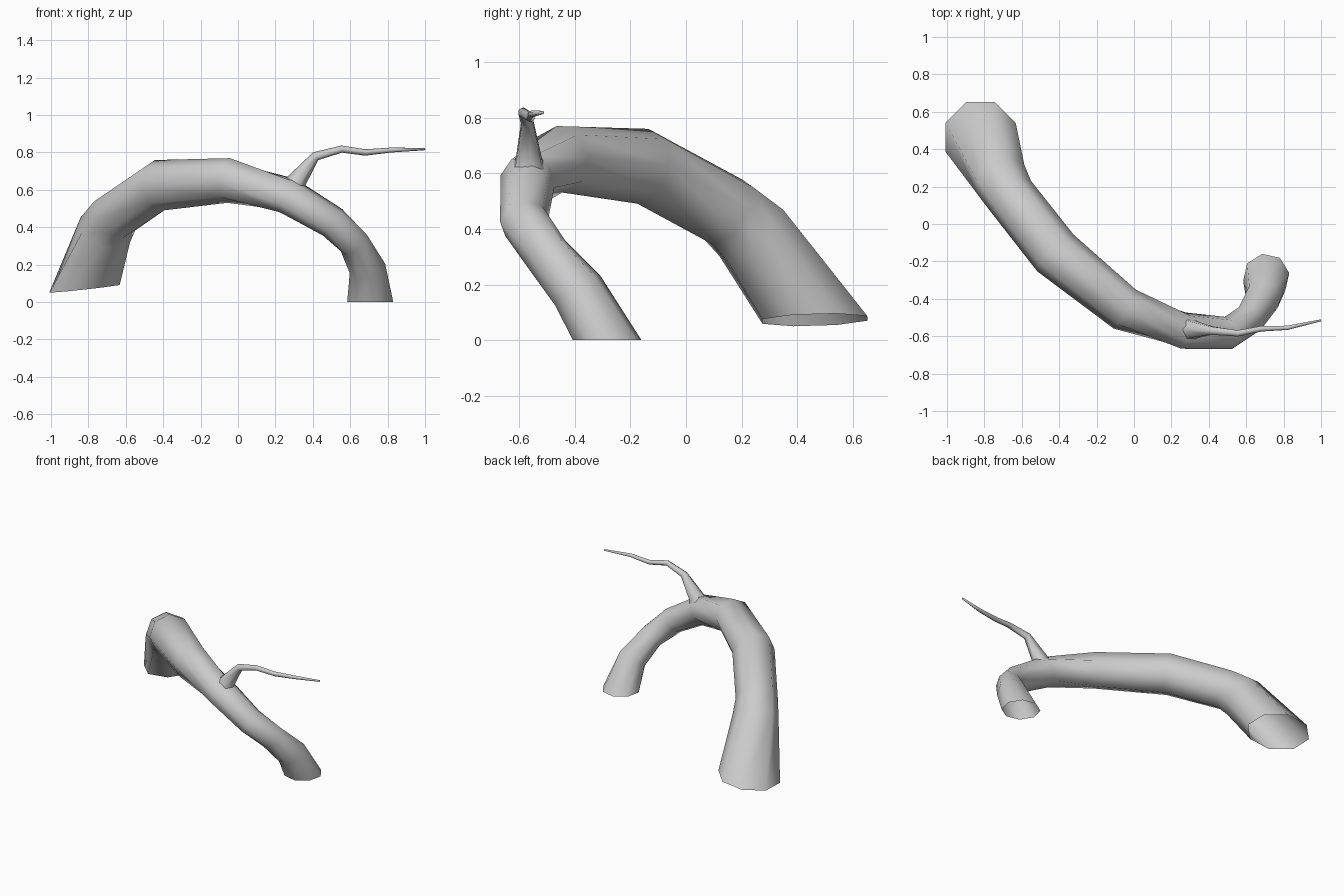
import bpy, bmesh
from math import sin, cos, pi
from mathutils import Vector

if "Cube" in bpy.data.objects:
    bpy.data.objects.remove(bpy.data.objects["Cube"])


def tube(name, path, sides, phase, first=None, last=None, tip=False):
    """Skin of rings along a path of (x, y, z, radius[, twist]), open at the ends."""
    pts = [Vector(p[:3]) for p in path]
    n = len(pts)
    bm = bmesh.new()
    rings = []
    side = Vector((1, 0, 0))
    for i, p in enumerate(pts):
        # each ring faces along the average of its neighbouring segments
        t = Vector()
        if i > 0:
            t += (p - pts[i - 1]).normalized()
        if i < n - 1:
            t += (pts[i + 1] - p).normalized()
        if i == 0 and first:
            t = Vector(first)
        if i == n - 1 and last:
            t = Vector(last)
        t.normalize()
        side = (side - t * side.dot(t)).normalized()
        other = t.cross(side)
        r = path[i][3]
        twist = path[i][4] if len(path[i]) > 4 else 0
        angles = [phase + twist + 2 * pi * k / sides for k in range(sides)]
        rings.append([bm.verts.new(p + r * (cos(a) * side + sin(a) * other))
                      for a in angles])
    for a, b in zip(rings, rings[1:]):
        for k in range(sides):
            j = (k + 1) % sides
            bm.faces.new((a[k], a[j], b[j], b[k]))
    if tip:
        bm.faces.new(rings[-1])
    for f in bm.faces:
        f.smooth = True
    mesh = bpy.data.meshes.new(name)
    bm.to_mesh(mesh)
    bm.free()
    ob = bpy.data.objects.new(name, mesh)
    bpy.context.collection.objects.link(ob)
    return ob


# Arched main root, thick end to thin foot
tube("arched_root", [
    (-0.82, 0.463, 0.073, 0.204),
    (-0.71, 0.235, 0.385, 0.148),
    (-0.66, 0.15, 0.46, 0.136),
    (-0.42, -0.155, 0.625, 0.138),
    (-0.05, -0.455, 0.65, 0.12),
    (0.265, -0.57, 0.57, 0.1, pi / 8),
    (0.505, -0.582, 0.427, 0.088, pi / 8),
    (0.62, -0.505, 0.315, 0.084),
    (0.692, -0.39, 0.18, 0.098),
    (0.707, -0.283, 0.0, 0.125),
], 8, pi / 8, first=(-0.11, -0.03, 1), last=(0, 0, -1))

# Thin twig rising from the top of the arch, flared where it joins
tube("twig", [
    (0.285, -0.567, 0.575, 0.085),
    (0.312, -0.565, 0.646, 0.053),
    (0.415, -0.57, 0.78, 0.025),
    (0.555, -0.585, 0.818, 0.019),
    (0.68, -0.56, 0.80, 0.017),
    (0.82, -0.555, 0.813, 0.013),
    (1.0, -0.515, 0.818, 0.006),
], 6, 0, tip=True)
